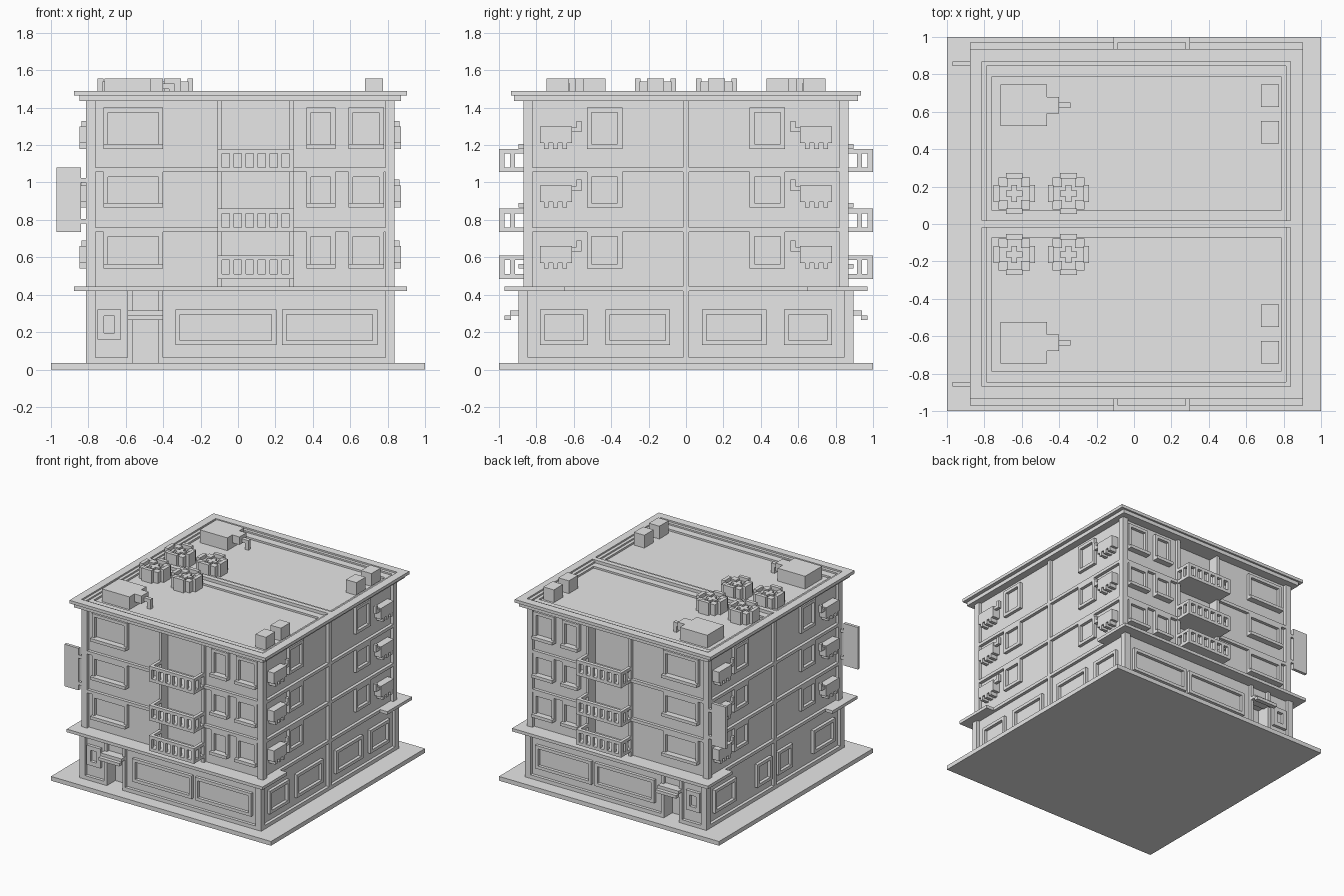
import bpy, bmesh
from mathutils import Matrix, Vector

if "Cube" in bpy.data.objects:
    bpy.data.objects.remove(bpy.data.objects["Cube"])

plaster = bpy.data.materials.new("plaster grey")
plaster.use_nodes = True
grey = (0.8, 0.8, 0.8, 1)
plaster.diffuse_color = grey
plaster.node_tree.nodes["Principled BSDF"].inputs["Base Color"].default_value = grey

# Main planes and levels of the building
centre = 0.0125
trim = 0.025
wall_x, wall_y = 0.8, 0.845
trim_x, trim_y = wall_x + trim, wall_y + trim
shop_y = trim_y
post_y = shop_y + trim
core_y = wall_y - 0.06
ledge_x, ledge_y = 0.89, 0.97
left_end, right_end = centre + wall_x, centre - wall_x
bay_left, bay_right = 0.3, -0.11
door_left, door_right = -0.4, -0.59
slab_top, ledge, roof, cornice = 0.035, 0.42, 1.45, 1.49
floors = (0.735, 1.055)
storeys = ((0.54, floors[0]), (0.865, floors[1]), (1.18, 1.4))


def build(name, boxes, mirror="y", side=False):
    """Join boxes of (along, depth, height) spans; side walls run along y."""
    bm = bmesh.new()
    for along, depth, height in boxes:
        spans = (depth, along, height) if side else (along, depth, height)
        low, high = (Vector(corner) for corner in zip(*spans))
        place = Matrix.Translation((low + high) / 2)
        bmesh.ops.create_cube(bm, size=1, matrix=place @ Matrix.Diagonal((high - low).to_4d()))
    mesh = bpy.data.meshes.new(name)
    bm.to_mesh(mesh)
    bm.free()
    mesh.materials.append(plaster)
    ob = bpy.data.objects.new(name, mesh)
    bpy.context.collection.objects.link(ob)
    if "x" in mirror:
        ob.location.x = centre
    mod = ob.modifiers.new("mirror", "MIRROR")
    mod.use_axis = ("x" in mirror, "y" in mirror, False)
    mod.use_mirror_merge = False


def around(middle, half):
    return (middle - half, middle + half)


def up(start, size=trim):
    return (start, start + size)


def down(end, size=trim):
    return (end - size, end)


def frame(along, height, wall, out=trim, sill=0, bar=trim):
    """Raised border around a sunken pane, with an optional deeper sill."""
    depth = (wall - trim, wall + out)
    return [(up(along[0], bar), depth, height), (down(along[1], bar), depth, height),
            (along, depth, down(height[1], bar)),
            (along, (depth[0], depth[1] + sill), up(height[0], bar))]


def ring(outer, inner, height):
    """Quarter of a rectangular ring, completed by mirroring."""
    return [((0, outer[0]), (inner[1], outer[1]), height),
            ((inner[0], outer[0]), (0, inner[1]), height)]


# Base slab and walls, with the balcony bay and doorway left recessed
shop, upper = (slab_top, ledge), (ledge, roof)
build("base_slab", [((-1, 1), (0, 1), (0, slab_top))])
build("wall_core", [((0, wall_x), (0, core_y), (slab_top, roof))], "xy")
build("upper_wall", [(span, (core_y, wall_y), upper)
                     for span in ((right_end, bay_right), (bay_left, left_end))])
build("ground_wall", [((right_end, door_right), (core_y, shop_y), shop),
                      ((door_left, left_end), (core_y, shop_y), shop),
                      ((door_right, door_left), (core_y, shop_y), (0.3, ledge))])

# Corner posts, party strip, skirting and floor bands
post_x = (wall_x - trim, trim_x)
build("corner_posts", [(post_x, (wall_y - trim, trim_y), upper),
                       (post_x, (wall_y, post_y), shop)], "xy")
build("party_strip", [(post_x, (0, 0.015), (slab_top, roof))], "xy")
build("side_skirting", [(post_x, (0, post_y), up(slab_top, 0.03))], "xy")
build("front_skirting", [(span, (wall_y, post_y), up(slab_top, 0.03))
                         for span in ((right_end, door_right), (door_left, left_end))])
build("side_bands", [(post_x, (0, trim_y), up(z)) for z in (ledge, *floors)], "xy")
build("front_bands", [(span, (wall_y - trim, trim_y), up(z)) for z in floors
                      for span in ((right_end, bay_right), (bay_left, left_end))])
build("shop_ledge", [((0, ledge_x), (core_y, ledge_y), up(ledge)),
                     ((post_x[0], ledge_x), (0.65, core_y), up(ledge))], "xy")
build("bay_posts", [(span, (core_y - trim, trim_y), upper)
                    for span in (up(bay_right), down(bay_left))])

# Cornice, parapet and dividing wall on the roof
inner = (wall_x, wall_y)
middle = (trim_x, trim_y)
lip = cornice - trim
build("lower_cornice", ring((0.86, 0.92), (wall_x - trim, core_y), down(lip, 0.03)), "xy")
build("upper_cornice", ring((ledge_x, 0.935), middle, (lip, cornice)), "xy")
build("parapet_step", ring(middle, inner, (roof, cornice - trim / 2)), "xy")
build("roof_divider", [((0, trim_x), (0, 0.02), (roof, cornice)),
                       ((0, wall_x), (0, 0.075), (roof - trim, lip))], "xy")

# Upper windows and wall cooling units with feet and an elbow pipe
front_windows, side_windows, units = [], [], []
unit_out = (wall_x - trim, wall_x + 0.06)
pipe_out = (trim_x, trim_x + trim)
for height in storeys:
    for along in ((-0.72, door_left), (0.365, 0.52), (0.59, 0.78)):
        front_windows += frame(along, height, wall_y, sill=trim)
    side_windows += frame((0.34, 0.53), height, wall_x)
    base = height[0] + 0.03
    units.append(((0.61, 0.78), unit_out, up(base, 0.09)))
    units += [(up(0.635 + step * 0.05), unit_out, (height[0], base)) for step in range(3)]
    units += [((0.585, 0.61), pipe_out, up(base + 0.06)),
              ((0.56, 0.585), pipe_out, up(base + 0.06, 0.06))]
build("front_windows", front_windows)
build("side_windows", side_windows, "xy", True)
build("cooling_units", units, "xy", True)

# Ground floor windows
pane = (0.13, 0.32)
build("shop_windows", frame((-0.335, 0.205), pane, shop_y)
      + frame((0.235, 0.745), pane, shop_y)
      + frame((-0.75, -0.625), (0.16, pane[1]), shop_y, bar=0.034))
build("left_ground_windows", frame((0.085, 0.43), pane, left_end)
      + frame((0.525, 0.78), pane, left_end), side=True)
right_windows = frame((0.04, 0.23), pane, -right_end) + frame((0.5, 0.78), pane, -right_end)
build("right_ground_windows", [(along, (-far, -near), height)
                               for along, (near, far), height in right_windows], side=True)

# Entrance with jambs and a drooping canopy
door = (door_right, door_left)
build("door_jambs", [(span, (core_y, post_y), shop)
                     for span in (up(door_right), down(door_left))])
build("door_canopy", [(door, (wall_y, 0.94), up(0.29)),
                      (door, (0.935, ledge_y), up(0.265))])

# Balconies with slotted railings
balconies = []
bay = (bay_right, bay_left)
rail = (ledge_y, 1)
for z in (0.485, *floors):
    top = down(z + 0.125)
    posts = (z, top[1])
    balconies += [(bay, (core_y - trim, 1), up(z)), (bay, rail, top)]
    balconies += [(around(bay_right + 0.0125 + i * 0.064, 0.0125), rail, posts) for i in range(7)]
    for end in (up(bay_right), down(bay_left)):
        balconies += [(end, (wall_y, 1), top), (end, up(0.915), posts)]
build("balconies", balconies)

# Blank projecting sign with two wall brackets
sign_y = (wall_y, trim_y)
build("sign_panel", [((-ledge_y, -0.84), sign_y, (floors[0], 1.08))]
      + [(up(-0.85, 0.05), sign_y, up(z)) for z in (0.78, 1)])

# Roof equipment
equipment = (roof - trim, 1.555)
build("roof_units", [((-0.715, -0.465), (0.525, 0.745), equipment)])
build("roof_ducts", [((-0.47, -0.4), (0.59, 0.68), (cornice, equipment[1])),
                     ((-0.4, -0.34), (0.62, 0.65), (1.5, 1.53)),
                     ((-0.37, -0.34), (0.62, 0.65), (roof, 1.5))])
build("chimneys", [((0.68, 0.775), up(y, 0.12), equipment) for y in (0.43, 0.625)])

# Stepped round planters with a cross-shaped core
planters = []
signs = (-1, 1)
rim, core, soil = equipment, (roof, 1.54), (roof, 1.525)
y = 0.163
for x in (-0.64, -0.35):
    for s in signs:
        planters += [(around(x, 0.045), around(y + s * 0.095, 0.015), rim),
                     (around(x + s * 0.095, 0.015), around(y, 0.045), rim)]
        planters += [(around(x + s * 0.06, trim), around(y + q * 0.06, trim), core) for q in signs]
    planters += [(around(x, 0.08), around(y, 0.08), soil),
                 (around(x, 0.045), around(y, 0.015), core),
                 (around(x, 0.015), around(y, 0.045), core)]
build("roof_planters", planters)
